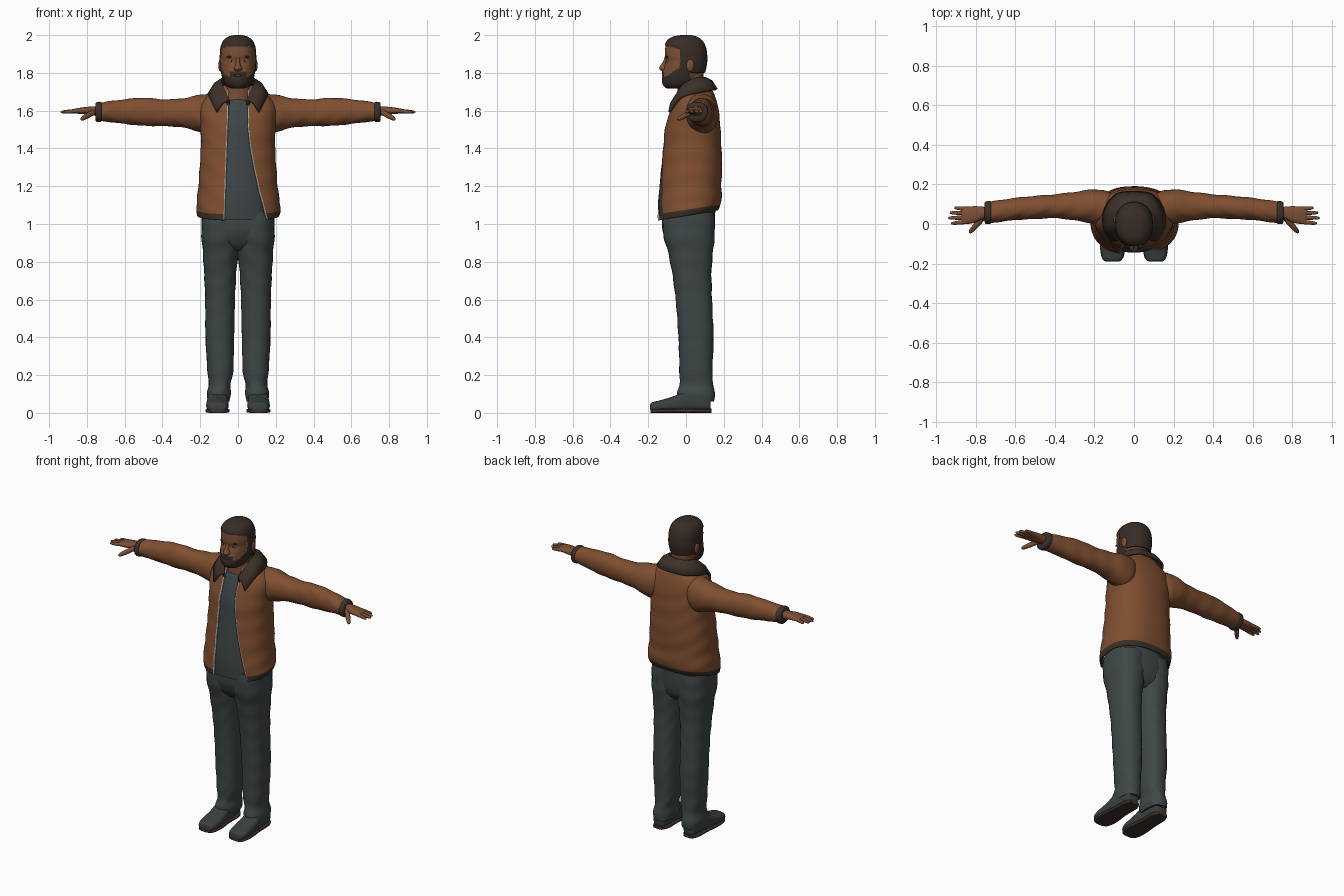
import bpy, bmesh, math
from mathutils import Vector, Matrix


def material(name, rgb):
    m = bpy.data.materials.new(name)
    m.diffuse_color = (*rgb, 1)
    return m


LEATHER = material("brown leather", (0.215, 0.078, 0.03))
TRIM = material("dark brown trim", (0.045, 0.03, 0.022))
SKIN = material("skin", (0.2, 0.078, 0.036))
HAIR = material("dark hair", (0.04, 0.026, 0.02))
CLOTH = material("grey trousers", (0.05, 0.063, 0.064))
SHIRT = material("grey shirt", (0.048, 0.06, 0.063))
SHOE = material("dark shoes", (0.042, 0.052, 0.053))
ZIP = material("zip metal", (0.4, 0.38, 0.35))
EYE = material("eye white", (0.42, 0.43, 0.44))
LIP = material("lips", (0.15, 0.055, 0.032))


def finish(name, bm, mats, mirror):
    bmesh.ops.recalc_face_normals(bm, faces=bm.faces)
    me = bpy.data.meshes.new(name)
    bm.to_mesh(me)
    bm.free()
    for m in mats:
        me.materials.append(m)
    me.shade_smooth()
    me.set_sharp_from_angle(angle=math.radians(45))
    ob = bpy.data.objects.new(name, me)
    bpy.context.collection.objects.link(ob)
    if mirror:
        ob.modifiers.new("mirror", 'MIRROR').use_mirror_merge = False
    return ob


def grid_mesh(name, grid, mats, rule=None, closed=True, mirror=False):
    """Skin a grid of points; rule(centre, row, column) picks the material."""
    bm = bmesh.new()
    vs = [[bm.verts.new(p) for p in row] for row in grid]
    n = len(grid[0])
    for i in range(len(grid) - 1):
        for j in range(n if closed else n - 1):
            k = (j + 1) % n
            f = bm.faces.new((vs[i][j], vs[i][k], vs[i + 1][k], vs[i + 1][j]))
            if rule:
                f.material_index = rule(f.calc_center_median(), i, j)
    if closed:
        for end in (vs[0], vs[-1]):
            f = bm.faces.new(end)
            if rule:
                f.material_index = rule(f.calc_center_median(), 0, 0)
    return finish(name, bm, mats, mirror)


def smooth_rows(rows, n=6):
    """Catmull-Rom interpolation of tuples."""
    r = [rows[0], *rows, rows[-1]]
    out = []
    for i in range(1, len(r) - 2):
        for s in range(n):
            t = s / n
            out.append(tuple(0.5 * (2 * b + (c - a) * t + (2 * a - 5 * b + 4 * c - d) * t * t
                                    + (3 * b - a - 3 * c + d) * t ** 3)
                             for a, b, c, d in zip(r[i - 1], r[i], r[i + 1], r[i + 2])))
    return out + [tuple(rows[-1])]


def power(v, p):
    return math.copysign(abs(v) ** p, v)


def section(row, angles, axis='z', p=0.9, fold=0.0):
    """Rounded section in the box a0..a1, b0..b1 at height t along the axis."""
    t, a0, a1, b0, b1 = row
    pts = []
    for g in angles:
        k = 1 + fold * math.sin(t * 55 + 3 * math.sin(g) + 2 * math.cos(2 * g))
        a = (a0 + a1) / 2 + k * (a1 - a0) / 2 * power(math.sin(g), p)
        b = (b0 + b1) / 2 - k * (b1 - b0) / 2 * power(math.cos(g), p)
        pts.append(Vector({'z': (a, b, t), 'x': (t, a, b), 'y': (a, t, b)}[axis]))
    return pts


def around(n):
    return [math.tau * i / n for i in range(n)]


def tube(name, rows, mat, axis='z', p=0.9, sides=32, fold=0.0, mirror=False):
    grid = [section(r, around(sides), axis, p, fold) for r in smooth_rows(rows)]
    return grid_mesh(name, grid, [mat], mirror=mirror)


def ball(name, loc, size, mat, mirror=True):
    bm = bmesh.new()
    bmesh.ops.create_uvsphere(bm, u_segments=20, v_segments=12, radius=1,
                              matrix=Matrix.Translation(loc) @ Matrix.Diagonal((*size, 1)))
    return finish(name, bm, [mat], mirror)


def finger(name, p, q, r):
    p, q = Vector(p), Vector(q)
    L = (q - p).length
    m = Matrix.Translation(p) @ (q - p).to_track_quat('Z', 'Y').to_matrix().to_4x4()
    prof = [(0, 1.0), (0.5, 1.0), (0.85, 0.8), (0.96, 0.5), (1, 0.1)]
    grid = [[m @ v for v in section((t * L, -r * k, r * k, -r * k, r * k), around(12), p=1)]
            for t, k in prof]
    grid_mesh(name, grid, [SKIN], mirror=True)


# Trousers: two legs and a hip block
tube("trouser_leg", [(.06, .045, .16, -.03, .15), (.1, .038, .165, -.047, .152), (.15, .04, .155, -.035, .145),
                     (.22, .025, .162, -.035, .14), (.4, .02, .172, -.04, .146), (.6, .016, .174, -.055, .138),
                     (.75, .008, .18, -.075, .135), (.87, -.004, .188, -.1, .145), (.95, -.008, .194, -.122, .152),
                     (1.06, -.008, .19, -.122, .15)], CLOTH, p=.87, fold=.015, mirror=True)
tube("trouser_hips", [(.86, -.1, .1, -.06, .1), (.9, -.17, .17, -.098, .135), (.97, -.192, .192, -.125, .152),
                      (1.07, -.192, .192, -.127, .155)], CLOTH, p=.85)

# Shoes and soles
tube("shoe", [(-.19, .085, .135, .02, .04), (-.182, .062, .156, .008, .055), (-.14, .05, .168, .006, .066),
              (-.06, .05, .166, .006, .09), (0, .056, .162, .006, .12), (.08, .06, .155, .006, .12),
              (.122, .068, .148, .008, .1), (.13, .08, .135, .02, .08)], SHOE, 'y', .75, mirror=True)
tube("sole", [(-.188, .08, .14, 0, .018), (-.17, .054, .163, 0, .02), (-.1, .044, .172, 0, .022),
              (0, .055, .163, 0, .02), (.09, .055, .16, 0, .022), (.135, .075, .142, 0, .022)],
     TRIM, 'y', .45, mirror=True)

# Shirt
tube("shirt", [(1.02, -.185, .185, -.14, .14), (1.1, -.185, .185, -.145, .16), (1.2, -.18, .18, -.14, .165),
               (1.4, -.17, .17, -.118, .165), (1.5, -.17, .17, -.108, .16), (1.57, -.165, .165, -.088, .15),
               (1.62, -.13, .13, -.068, .135), (1.65, -.08, .08, -.053, .11), (1.66, -.07, .07, -.045, .1)],
     SHIRT, p=.95, sides=48)

# Open jacket body with dark hem and zip edges
body = smooth_rows([(1.045, -.21, .212, -.148, .165), (1.075, -.216, .222, -.15, .178), (1.12, -.213, .215, -.148, .184),
                    (1.2, -.205, .205, -.14, .182), (1.3, -.198, .198, -.13, .186), (1.4, -.192, .192, -.12, .183),
                    (1.5, -.192, .192, -.11, .178), (1.57, -.198, .198, -.09, .172), (1.63, -.192, .192, -.068, .163),
                    (1.67, -.165, .165, -.048, .151), (1.7, -.125, .125, -.03, .138), (1.73, -.095, .095, -.01, .12)])
jacket = []
for row in body:
    t, x0, x1, y0, y1 = row
    left = .05 + .02 * max(0, 1.6 - t) / .55
    right = .05 + .1 * (max(0, 1.55 - t) / .5) ** 1.6
    mid, half = (x0 + x1) / 2, (x1 - x0) / 2
    g0, g1 = (math.asin(min(.95, (e / half) ** (1 / .85))) for e in (right - mid, left + mid))
    lo, hi = g0 + .03, math.tau - g1 - .03
    angles = [g0] + [lo + (hi - lo) * i / 60 for i in range(61)] + [math.tau - g1]
    pts = section(row, angles, p=.85, fold=.008)
    for v in pts:
        v.z += .18 * v.y * max(0, (1.3 - t) / .26)
    jacket.append(pts)
ob = grid_mesh("jacket_body", jacket, [LEATHER, TRIM, ZIP],
               lambda c, i, j: 2 if j in (0, 61) else (1 if i < 6 else 0), closed=False)
s = ob.modifiers.new("thickness", 'SOLIDIFY')
s.thickness, s.offset = .01, 0

# Sleeves and cuffs
tube("sleeve", [(.09, .02, .14, 1.52, 1.68), (.15, .0, .17, 1.475, 1.69), (.21, .003, .174, 1.49, 1.682),
                (.3, .018, .162, 1.512, 1.664), (.4, .03, .15, 1.518, 1.66), (.5, .025, .142, 1.52, 1.668),
                (.6, .02, .132, 1.53, 1.66), (.68, .01, .12, 1.54, 1.65), (.73, .005, .113, 1.545, 1.642)],
     LEATHER, 'x', .95, 36, .02, True)
tube("cuff", [(.722, .006, .11, 1.547, 1.64), (.728, .0, .116, 1.54, 1.647), (.748, .0, .114, 1.54, 1.645),
              (.755, .008, .107, 1.549, 1.637)], TRIM, 'x', .95, mirror=True)

# Collar folded around the neck
inner = [(0, .105, 1.772), (.06, .09, 1.772), (.09, .04, 1.765), (.085, -.02, 1.73), (.052, -.068, 1.655)]
outer = [(0, .162, 1.712), (.09, .148, 1.71), (.148, .07, 1.695), (.15, -.025, 1.67), (.112, -.088, 1.592)]
strips = []
for a, b in zip(smooth_rows(inner), smooth_rows(outer)):
    a, b = Vector(a), Vector(b)
    m = (a + b) / 2 + Vector((0, 0, .014))
    strips.append([a - Vector((0, 0, .03)), a, m, b])
full = [[Vector((-v.x, v.y, v.z)) for v in r] for r in strips[:0:-1]] + strips
ob = grid_mesh("collar", full, [TRIM], closed=False)
ob.modifiers.new("thickness", 'SOLIDIFY').thickness = .014
ob.modifiers["thickness"].offset = 0

# Hands
tube("hand", [(.735, .028, .085, 1.57, 1.625), (.77, .022, .088, 1.575, 1.622), (.8, .008, .09, 1.58, 1.62),
              (.84, .0, .088, 1.583, 1.615), (.865, .002, .084, 1.586, 1.61), (.872, .01, .076, 1.59, 1.605)],
     SKIN, 'x', .85, mirror=True)
for i, (y, ye, x) in enumerate([(.076, .082, .908), (.055, .057, .932), (.033, .03, .94), (.011, .003, .925)]):
    finger(f"finger_{i + 1}", (.84, y, 1.6), (x, ye, 1.592), .0105)
finger("thumb", (.765, .03, 1.592), (.832, -.045, 1.553), .0145)

# Neck
tube("neck", [(1.6, -.078, .078, -.05, .1), (1.67, -.071, .071, -.046, .096), (1.74, -.068, .068, -.045, .092),
              (1.82, -.07, .07, -.04, .095)], SKIN)


# Head: hair and beard are raised, dark areas of the same skin
def is_hair(c):
    x, y, z = abs(c.x), c.y, c.z
    if y > .02:
        return z > 1.8
    if x < .024 and 1.779 < z < 1.792 and y < -.05:
        return False
    return (z > 1.942 - .3 * max(0, y + .09) or y > -.03 or z < 1.785 + .7 * max(0, y + .1)
            or (x < .042 and z < 1.811 and y < -.08))


head = [section(r, around(80), p=.92) for r in smooth_rows(
    [(1.722, -.03, .03, -.095, -.02), (1.73, -.05, .05, -.11, .02), (1.75, -.068, .068, -.121, .06),
     (1.78, -.08, .08, -.123, .085), (1.81, -.086, .086, -.12, .098), (1.84, -.09, .09, -.113, .104),
     (1.865, -.091, .091, -.107, .107), (1.888, -.091, .091, -.112, .107), (1.92, -.09, .09, -.111, .104),
     (1.95, -.083, .083, -.106, .094), (1.972, -.07, .07, -.092, .078), (1.987, -.048, .048, -.066, .054),
     (1.993, -.025, .025, -.035, .03), (1.995, -.004, .004, -.006, .006)])]
for ring in head:
    for v in ring:
        if is_hair(v):
            v += (v - Vector((0, 0, 1.86))).normalized() * .006
grid_mesh("head", head, [SKIN, HAIR], lambda c, i, j: int(is_hair(c)))

# Face details
tube("nose", [(1.808, -.012, .012, -.125, -.09), (1.816, -.021, .021, -.136, -.09), (1.826, -.021, .021, -.142, -.09),
              (1.845, -.013, .013, -.131, -.09), (1.87, -.01, .01, -.117, -.09), (1.888, -.01, .01, -.112, -.09)],
     SKIN, p=1, sides=20)
ball("lips", (0, -.119, 1.785), (.024, .008, .006), LIP, False)
ball("ear", (.093, .022, 1.84), (.011, .021, .033), SKIN)
ball("eye", (.036, -.095, 1.862), (.014, .006, .006), EYE)
ball("iris", (.036, -.0985, 1.862), (.0055, .0045, .0055), HAIR)
ball("eyebrow", (.037, -.099, 1.885), (.024, .007, .0055), HAIR)
